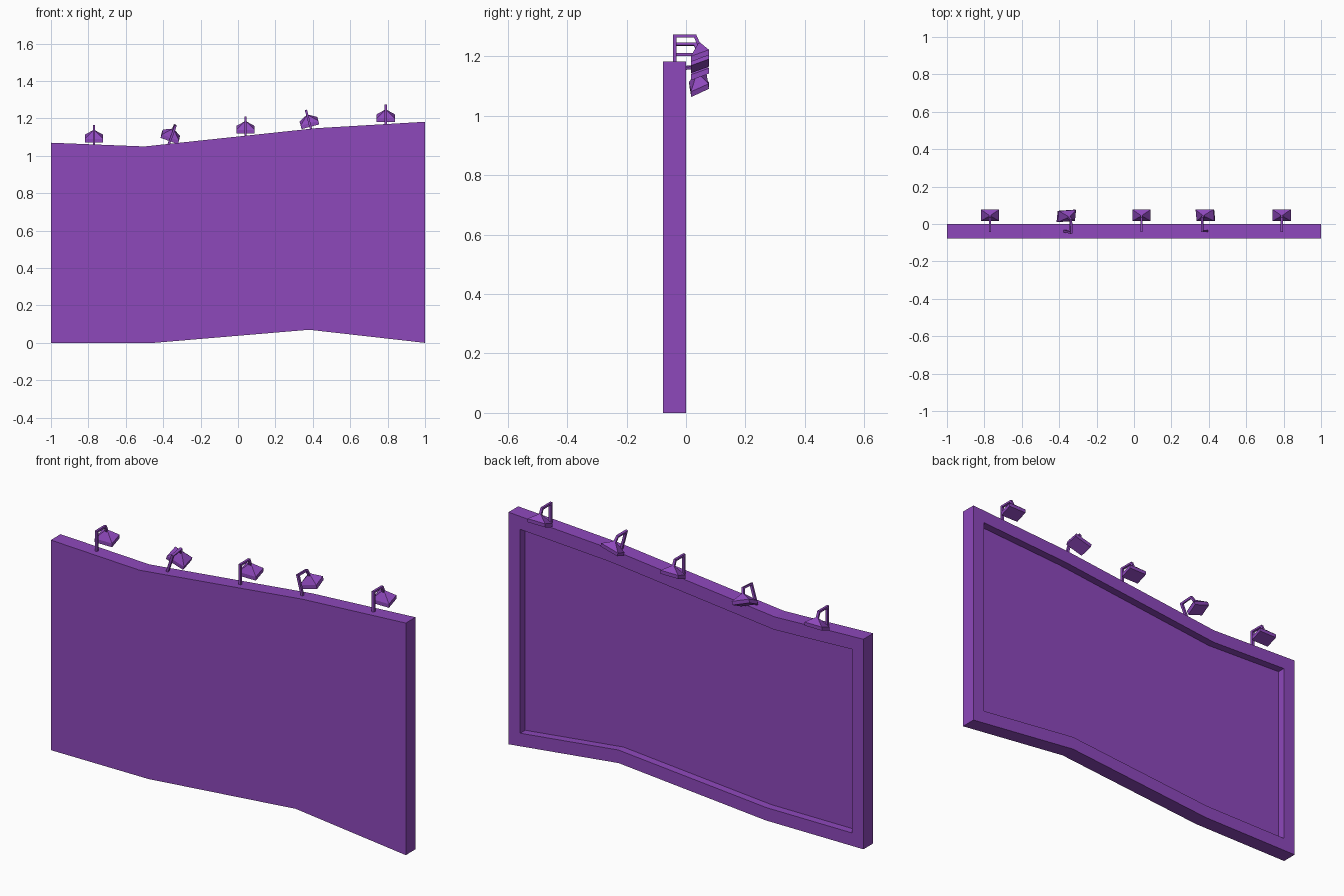
import bpy, bmesh
from math import radians
from mathutils import Vector

if "Cube" in bpy.data.objects:
    bpy.data.objects.remove(bpy.data.objects["Cube"])

purple = bpy.data.materials.new("purple")
purple.diffuse_color = (0.27, 0.065, 0.50, 1)
purple.use_nodes = True
purple.node_tree.nodes["Principled BSDF"].inputs["Base Color"].default_value = purple.diffuse_color


def finish(bm, name):
    bmesh.ops.recalc_face_normals(bm, faces=bm.faces)
    mesh = bpy.data.meshes.new(name)
    bm.to_mesh(mesh)
    bm.free()
    mesh.materials.append(purple)
    obj = bpy.data.objects.new(name, mesh)
    bpy.context.collection.objects.link(obj)
    return obj


def prism(points, offset):
    """Extrude a closed outline; returns the bmesh and its far cap."""
    bm = bmesh.new()
    face = bm.faces.new([bm.verts.new(p) for p in points])
    res = bmesh.ops.extrude_face_region(bm, geom=[face], use_keep_orig=True)
    moved = [g for g in res["geom"] if isinstance(g, bmesh.types.BMVert)]
    bmesh.ops.translate(bm, verts=moved, vec=offset)
    cap = [g for g in res["geom"] if isinstance(g, bmesh.types.BMFace)][0]
    bmesh.ops.recalc_face_normals(bm, faces=bm.faces)
    return bm, cap


# Sign panel with recessed back
T = 0.078
top = [(-1, 1.07), (-0.5, 1.05), (0.42, 1.148), (1, 1.182)]
bottom = [(1, 0), (0.38, 0.07), (-0.45, 0)]
outline = [(x, -T, z) for x, z in top + bottom + [(-1, 0)]]
bm, back = prism(outline, Vector((0, T, 0)))
bmesh.ops.inset_region(bm, faces=[back], thickness=0.066, use_even_offset=True)
res = bmesh.ops.extrude_discrete_faces(bm, faces=[back])
bmesh.ops.translate(bm, verts=res["faces"][0].verts, vec=(0, -0.04, 0))
finish(bm, "sign_panel")


def top_z(x):
    for (x0, z0), (x1, z1) in zip(top, top[1:]):
        if x0 <= x <= x1:
            return z0 + (z1 - z0) * (x - x0) / (x1 - x0)


# Lamp parts, built around the foot of the post
PY = -0.038
bracket = [(-0.044, -0.01), (-0.044, 0.104), (0.034, 0.104), (0.050, 0.068),
           (0.038, 0.068), (0.027, 0.094), (-0.032, 0.094), (-0.032, -0.01)]


def lamp(i, x, rot):
    # bent bracket
    bm, _ = prism([(-0.006, y - PY, z) for y, z in bracket], Vector((0.012, 0, 0)))
    arm = finish(bm, f"lamp_bracket_{i}")
    # tilted shade: shallow box with a pyramid roof
    bm = bmesh.new()
    w = 0.049
    rings = []
    for yf, zf, yr, zr in ((0.016, 0.011, 0.077, 0.034), (0.016, 0.030, 0.077, 0.052)):
        rings.append([bm.verts.new((sx * w, y - PY, z)) for sx, y, z in
                      ((-1, yf, zf), (1, yf, zf), (1, yr, zr), (-1, yr, zr))])
    apex = bm.verts.new((0, 0.044 - PY, 0.079))
    bm.faces.new(rings[0])
    for k in range(4):
        n = (k + 1) % 4
        bm.faces.new((rings[0][k], rings[0][n], rings[1][n], rings[1][k]))
        bm.faces.new((rings[1][k], rings[1][n], apex))
    shade = finish(bm, f"lamp_shade_{i}")
    for obj in (arm, shade):
        obj.location = (x, PY, top_z(x))
        obj.rotation_euler = [radians(a) for a in rot]


# Row of lamps, two of them knocked askew
lamps = [(-0.77, (0, 0, 0)), (-0.37, (6, 20, 4)), (0.04, (0, 0, 0)),
         (0.39, (0, -15, 0)), (0.79, (0, 0, 0))]
for i, (x, rot) in enumerate(lamps):
    lamp(i + 1, x, rot)
